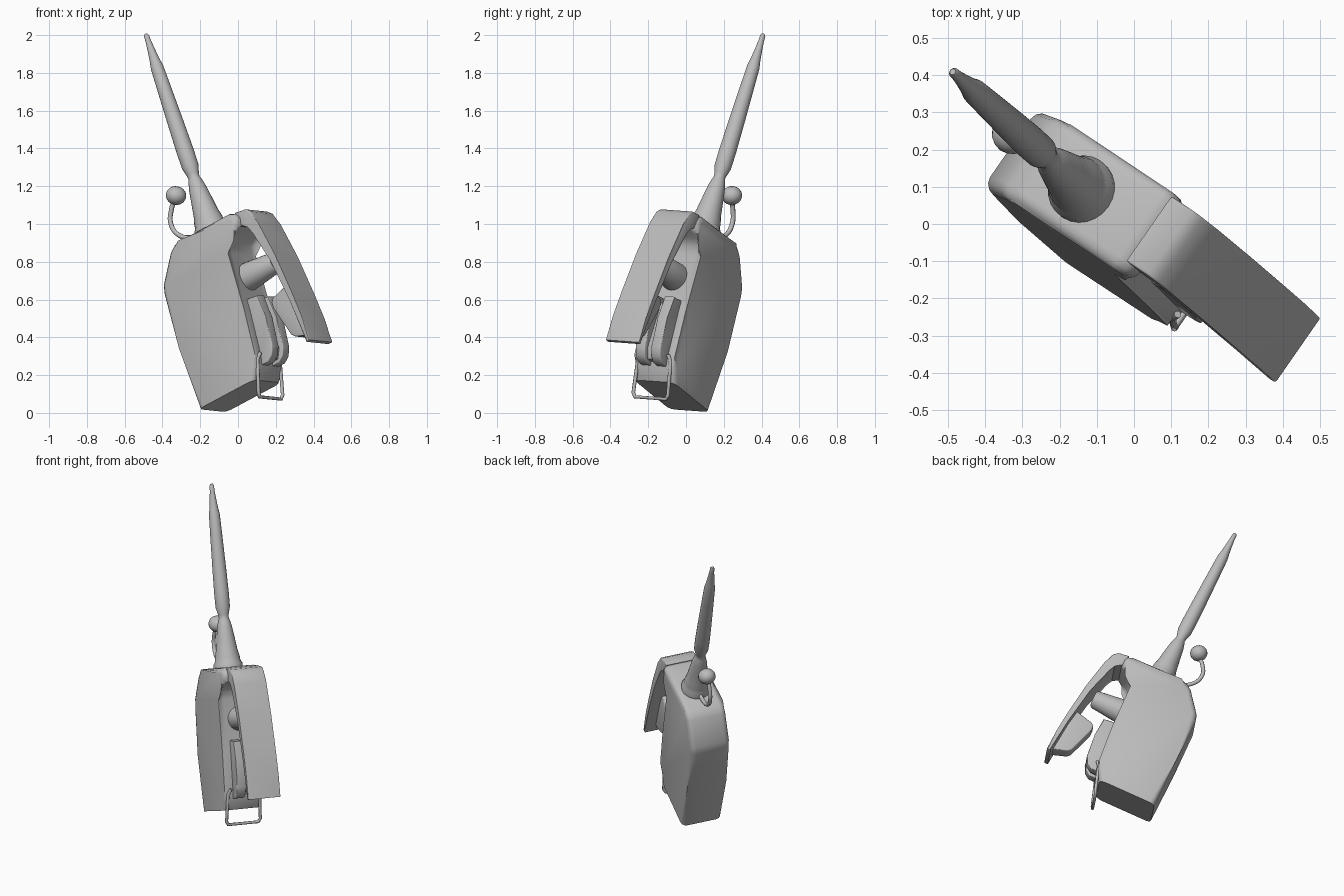
import bpy, bmesh, math
from mathutils import Matrix, Vector

if "Cube" in bpy.data.objects:
    bpy.data.objects.remove(bpy.data.objects["Cube"])

# Tilted frame of the device: forward (to the lever), sideways, up along the aerial
UP = Vector((-0.305, 0.278, 0.911)).normalized()
SIDE = Vector((0.57, 0.82, -0.059))
SIDE = (SIDE - UP * SIDE.dot(UP)).normalized()
FWD = SIDE.cross(UP)
FRAME = Matrix((FWD, SIDE, UP)).transposed().to_4x4()
FRAME.translation = Vector((-0.135, 0.02, 0.012))

grey = bpy.data.materials.new("plain_grey")
grey.diffuse_color = (0.5, 0.5, 0.5, 1)
grey.use_nodes = True
grey.node_tree.nodes["Principled BSDF"].inputs["Base Color"].default_value = grey.diffuse_color


def finish(obj, angle=40):
    obj.data.materials.append(grey)
    obj.matrix_world = FRAME
    if obj.type == 'MESH':
        bpy.ops.object.select_all(action='DESELECT')
        obj.select_set(True)
        bpy.context.view_layer.objects.active = obj
        bpy.ops.object.shade_smooth_by_angle(angle=math.radians(angle))
    return obj


def from_bmesh(name, bm, angle=40):
    bmesh.ops.recalc_face_normals(bm, faces=bm.faces[:])
    me = bpy.data.meshes.new(name)
    bm.to_mesh(me)
    bm.free()
    obj = bpy.data.objects.new(name, me)
    bpy.context.collection.objects.link(obj)
    return finish(obj, angle)


def slab(name, profile, b0, b1, bevel=0.0, above=-1.0, angle=40):
    """Side profile (forward, up) extruded sideways, with rounded rims above a height."""
    bm = bmesh.new()
    near, far = [[bm.verts.new((a, b, c)) for a, c in profile] for b in (b0, b1)]
    caps = [bm.faces.new(near), bm.faces.new(far[::-1])]
    for i in range(len(profile)):
        bm.faces.new((near[i - 1], far[i - 1], far[i], near[i]))
    if bevel:
        rim = [e for f in caps for e in f.edges if max(v.co.z for v in e.verts) > above]
        bmesh.ops.bevel(bm, geom=rim, offset=bevel, segments=3, profile=0.5,
                        affect='EDGES', clamp_overlap=True)
    return from_bmesh(name, bm, angle)


def lathe(name, rings, matrix, n=24):
    """Solid of revolution from (radius, height) rings."""
    bm = bmesh.new()
    loops = [[bm.verts.new(matrix @ Vector((r * math.cos(2 * math.pi * i / n),
                                            r * math.sin(2 * math.pi * i / n), h)))
              for i in range(n)] for r, h in rings]
    for p, q in zip(loops, loops[1:]):
        for i in range(n):
            j = (i + 1) % n
            bm.faces.new((p[i], p[j], q[j], q[i]))
    bm.faces.new(loops[0])
    bm.faces.new(loops[-1])
    return from_bmesh(name, bm, 50)


def wire(name, points, radius, smooth=False):
    cu = bpy.data.curves.new(name, 'CURVE')
    cu.dimensions = '3D'
    cu.bevel_depth = radius
    cu.bevel_resolution = 2
    cu.use_fill_caps = True
    if smooth:
        sp = cu.splines.new('BEZIER')
        sp.bezier_points.add(len(points) - 1)
        for bp, p in zip(sp.bezier_points, points):
            bp.co = p
            bp.handle_left_type = bp.handle_right_type = 'AUTO'
    else:
        sp = cu.splines.new('POLY')
        sp.points.add(len(points) - 1)
        for pt, p in zip(sp.points, points):
            pt.co = (*p, 1)
    obj = bpy.data.objects.new(name, cu)
    bpy.context.collection.objects.link(obj)
    return finish(obj)


# Hand-held body with a sloped rear shoulder and a front lobe for the hinge
body = [(0, 0), (0.005, 0.35), (0.012, 0.66), (0.025, 0.71), (0.13, 0.85), (0.165, 0.877),
        (0.21, 0.885), (0.55, 0.89), (0.585, 0.875), (0.6, 0.845), (0.59, 0.8), (0.56, 0.785),
        (0.52, 0.77), (0.49, 0.74), (0.48, 0.69), (0.465, 0.375), (0.44, 0.12), (0.425, 0.06),
        (0.38, 0)]
slab("body", body, -0.13, 0.13, bevel=0.035, above=0.03)

# Squeeze lever hanging over the front
lever = [(0.575, 0.885), (0.645, 0.875), (0.672, 0.85), (0.695, 0.78), (0.732, 0.577),
         (0.757, 0.346), (0.768, 0.2), (0.77, 0.06), (0.745, 0.06), (0.73, 0.3),
         (0.695, 0.55), (0.65, 0.74), (0.63, 0.785), (0.59, 0.8)]
slab("squeeze_lever", lever, -0.095, 0.118, bevel=0.006)

# Inner fin of the lever
slab("lever_fin", [(0.735, 0.42), (0.6, 0.385), (0.582, 0.365), (0.582, 0.33), (0.635, 0.155),
                   (0.655, 0.135), (0.75, 0.1)], -0.04, 0.05, bevel=0.008)

# Ribbed grip block on the lower front
rib = [(0.42, 0.44), (0.54, 0.425), (0.545, 0.3), (0.527, 0.14), (0.505, 0.095),
       (0.47, 0.07), (0.41, 0.07)]
for i, (b0, b1) in enumerate([(-0.075, -0.015), (0.025, 0.085)]):
    slab(f"grip_rib_{i + 1}", rib, b0, b1, bevel=0.005)
slab("grip_core", [(0.42, 0.41), (0.5, 0.4), (0.5, 0.14), (0.47, 0.09), (0.41, 0.09)],
     -0.03, 0.04)

# Plunger under the lever
lathe("plunger", [(0.078, 0), (0.075, 0.06), (0.058, 0.21), (0.05, 0.225)],
      Matrix.Translation((0.44, 0, 0.565)) @ Matrix.Rotation(math.pi / 2, 4, 'Y'))

# Aerial with flared foot and pinched neck
lathe("aerial", [(0.09, 0.87), (0.092, 0.905), (0.08, 0.925), (0.078, 0.95), (0.068, 0.99),
                 (0.058, 1.06), (0.046, 1.14), (0.036, 1.18), (0.03, 1.195), (0.033, 1.215),
                 (0.045, 1.26), (0.046, 1.35), (0.043, 1.5), (0.038, 1.7), (0.034, 1.84),
                 (0.027, 1.88), (0.021, 1.93), (0.015, 1.99), (0.014, 2.02), (0.008, 2.032)],
      Matrix.Translation((0.35, 0, 0)))

# Knob on a bent stalk behind the aerial
wire("knob_stalk", [(0.3, 0, 0.905), (0.225, 0, 0.908), (0.151, 0, 0.95), (0.123, 0, 1.03),
                    (0.155, 0, 1.1), (0.2, 0, 1.145)], 0.013, smooth=True)
knob = [(0.055 * math.sin(t * math.pi / 10), -0.05 * math.cos(t * math.pi / 10))
        for t in range(1, 10)]
lathe("knob", knob, Matrix.Translation((0.206, 0.005, 1.158))
      @ Matrix.Rotation(math.radians(35), 4, 'Y'), n=16)

# Wire bail at the foot, mirrored about the middle
half = [(0.45, 0.09, 0.13), (0.43, 0.105, 0.1), (0.375, 0.112, -0.07), (0.365, 0.1, -0.09)]
wire("wire_bail", half + [(a, -b, c) for a, b, c in reversed(half)], 0.01)
